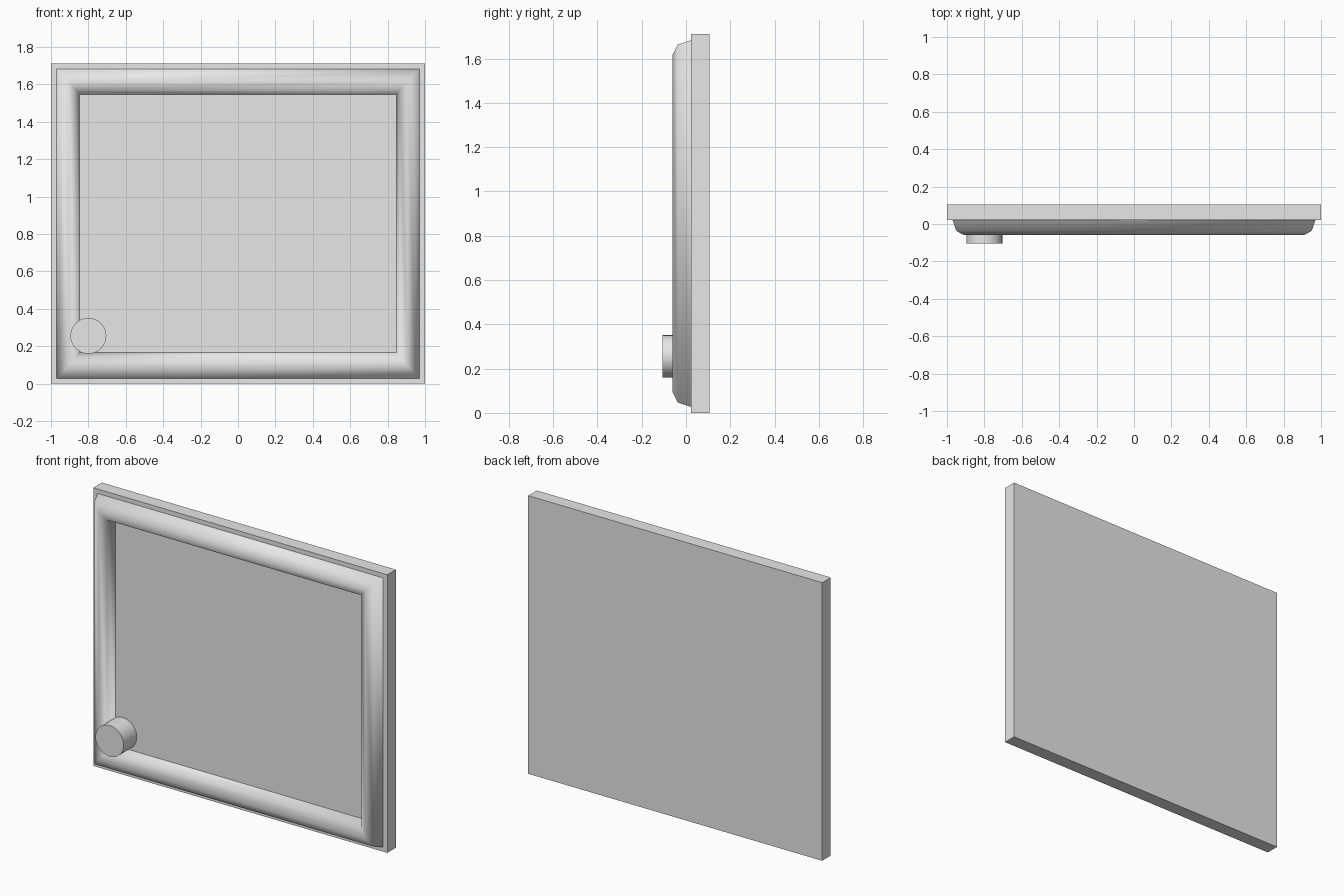
import bpy, bmesh, math

cube = bpy.data.objects.get("Cube")
if cube:
    bpy.data.objects.remove(cube, do_unlink=True)

grey = bpy.data.materials.new("light grey")
grey.use_nodes = True
color = (0.8, 0.8, 0.8, 1)
grey.diffuse_color = color
grey.node_tree.nodes["Principled BSDF"].inputs["Base Color"].default_value = color

MID_Z = 0.855
SLAB_FRONT = 0.022


def finish(bm, name):
    bmesh.ops.recalc_face_normals(bm, faces=bm.faces)
    mesh = bpy.data.meshes.new(name)
    bm.to_mesh(mesh)
    bm.free()
    mesh.materials.append(grey)
    obj = bpy.data.objects.new(name, mesh)
    bpy.context.collection.objects.link(obj)
    return obj


# Flat backing panel
bm = bmesh.new()
bmesh.ops.create_cube(bm, size=1)
bmesh.ops.scale(bm, vec=(2, 0.083, 2 * MID_Z), verts=bm.verts)
bmesh.ops.translate(bm, vec=(0, SLAB_FRONT + 0.0415, MID_Z), verts=bm.verts)
finish(bm, "back_panel")

# Rounded frame moulding: (half width, half height, depth) from outside to inside
profile = [(0.97, 0.828, SLAB_FRONT), (0.95, 0.808, -0.037),
           (0.907, 0.763, -0.06), (0.865, 0.715, -0.037),
           (0.847, 0.69, SLAB_FRONT)]
bm = bmesh.new()
rings = [[bm.verts.new((sx * w, y, MID_Z + sz * h))
          for sx, sz in ((-1, -1), (1, -1), (1, 1), (-1, 1))]
         for w, h, y in profile]
for a, b in zip(rings, rings[1:]):
    for i in range(4):
        j = (i + 1) % 4
        face = bm.faces.new((a[i], a[j], b[j], b[i]))
        face.smooth = True
frame = finish(bm, "frame_moulding")
# An open strip has no inside: make sure it faces the front
if sum(p.normal.y * p.area for p in frame.data.polygons) > 0:
    frame.data.flip_normals()

# Round knob in the lower corner
bpy.ops.mesh.primitive_cylinder_add(vertices=32, radius=0.096, depth=0.127,
                                    location=(-0.8, -0.0415, 0.255),
                                    rotation=(math.pi / 2, 0, 0))
knob = bpy.context.object
knob.name = "corner_knob"
knob.data.materials.append(grey)
bpy.ops.object.shade_smooth_by_angle(angle=math.radians(40))
